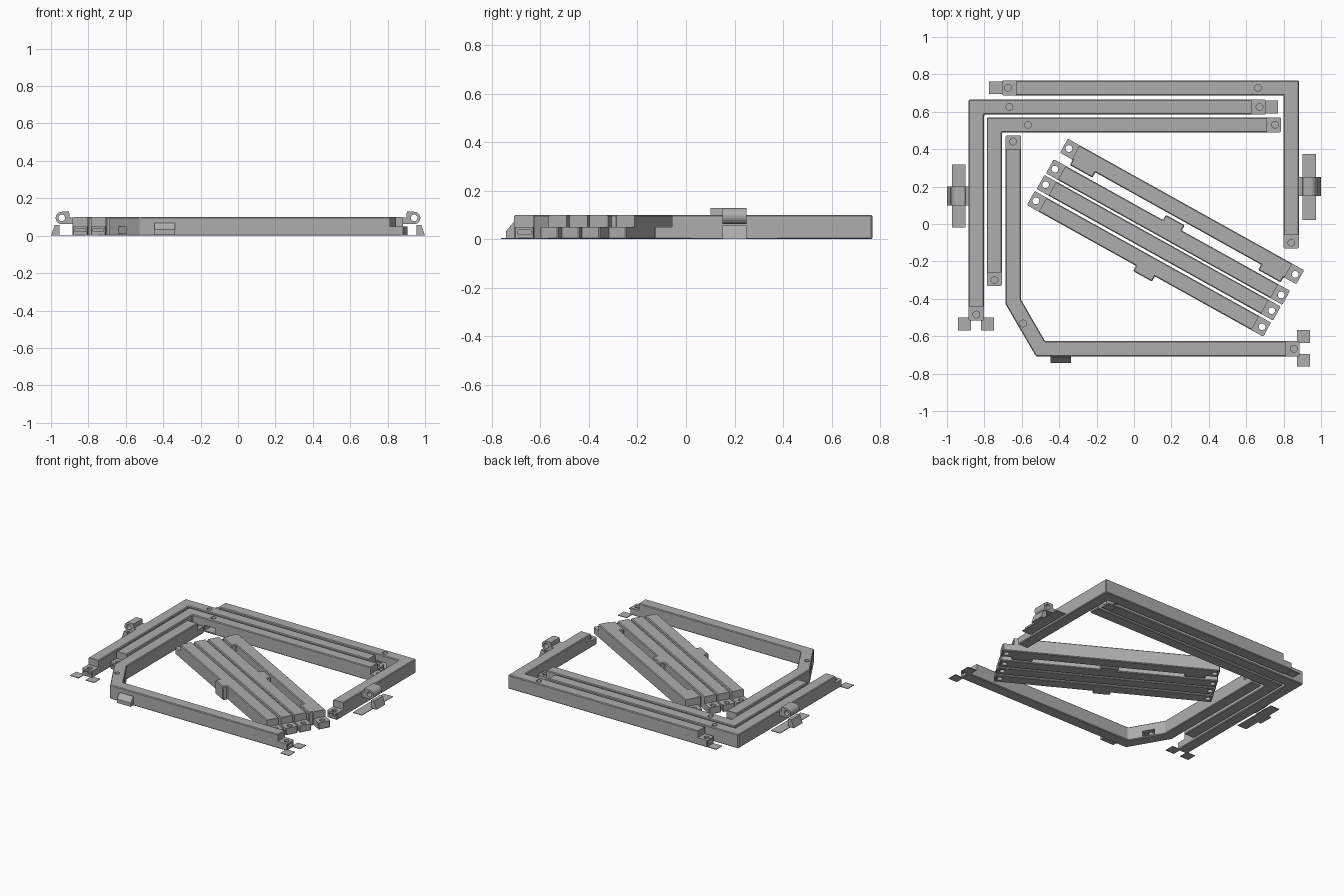
import bpy, bmesh, math
from mathutils import Vector, Matrix

if "Cube" in bpy.data.objects:
    bpy.data.objects.remove(bpy.data.objects["Cube"])

grey = bpy.data.materials.new("light grey plastic")
grey.diffuse_color = (0.42, 0.42, 0.42, 1)
grey.use_nodes = True
grey.node_tree.nodes["Principled BSDF"].inputs["Base Color"].default_value = grey.diffuse_color

H = 0.10           # frame height
W = 0.041          # half width of a bar
MAPS = {"z": lambda a, b, t: (a, b, t),
        "y": lambda a, b, t: (a, t, b),
        "x": lambda a, b, t: (t, a, b)}


def prism(name, pts, lo, hi, axis="z", bevel=0.0):
    """Extrude a 2D outline between lo and hi along an axis."""
    bm = bmesh.new()
    f = MAPS[axis]
    low = [bm.verts.new(f(a, b, lo)) for a, b in pts]
    top = [bm.verts.new(f(a, b, hi)) for a, b in pts]
    n = len(pts)
    bm.faces.new(low)
    bm.faces.new(top)
    for i in range(n):
        bm.faces.new((low[i], low[(i + 1) % n], top[(i + 1) % n], top[i]))
    bmesh.ops.recalc_face_normals(bm, faces=bm.faces)
    me = bpy.data.meshes.new(name)
    bm.to_mesh(me)
    bm.free()
    me.materials.append(grey)
    ob = bpy.data.objects.new(name, me)
    bpy.context.collection.objects.link(ob)
    if bevel:
        m = ob.modifiers.new("bevel", "BEVEL")
        m.width, m.segments = bevel, 1
        m.limit_method, m.angle_limit = "ANGLE", math.radians(40)
    return ob


def rect(x0, x1, y0, y1):
    return [(x0, y0), (x1, y0), (x1, y1), (x0, y1)]


def circle(x, y, r, n=20):
    return [(x + r * math.cos(math.tau * i / n), y + r * math.sin(math.tau * i / n))
            for i in range(n)]


def turned(x, y, deg, pts):
    """Place a local outline at x, y, turned by deg."""
    c, s = math.cos(math.radians(deg)), math.sin(math.radians(deg))
    return [(x + c * a - s * b, y + s * a + c * b) for a, b in pts]


def carve(ob, cutters):
    """Subtract the cutters, bake the result and drop the cutters."""
    for c in cutters:
        c.hide_render = True
        m = ob.modifiers.new("cut", "BOOLEAN")
        m.operation, m.solver, m.object = "DIFFERENCE", "EXACT", c
    bpy.context.view_layer.update()
    dg = bpy.context.evaluated_depsgraph_get()
    me = bpy.data.meshes.new_from_object(ob.evaluated_get(dg))
    ob.modifiers.clear()
    ob.data = me
    for c in cutters:
        bpy.data.objects.remove(c, do_unlink=True)


def lap_cuts(x, y, deg, through):
    """Half-height lap, screw hole and nut slot at a bar end."""
    cuts = [prism("lap_cutter", turned(x, y, deg, rect(-0.042, 0.08, -0.06, 0.06)), 0.05, 0.2),
            prism("hole_cutter", circle(x, y, 0.018), -0.05 if through else 0.012, 0.15)]
    if not through:
        cuts.append(prism("slot_cutter", turned(x, y, deg, rect(-0.025, 0.08, -0.028, 0.028)),
                          0.022, 0.037))
    return cuts


def socket_cuts(x, y, deg):
    """Screw hole from above and a socket opening to the inner side."""
    return [prism("hole_cutter", circle(x, y, 0.018), 0.03, 0.15),
            prism("socket_cutter", turned(x, y, deg, rect(-0.03, 0.065, -0.042, 0.042)), 0.012, 0.05)]


def frame(name, outline, ends, sockets, extra=()):
    ob = prism(name, outline, 0, H, bevel=0.005)
    cuts = list(extra)
    for e in ends:
        cuts += lap_cuts(*e, False)
    for s in sockets:
        cuts += socket_cuts(*s)
    carve(ob, cuts)


# Four nested frame pieces
frame("right_corner_frame",
      [(-0.705, 0.687), (0.80, 0.687), (0.80, -0.13), (0.882, -0.13), (0.882, 0.768), (-0.705, 0.768)],
      [(-0.674, 0.728, 180), (0.841, -0.10, -90)], [(0.663, 0.728, -90)])
frame("left_outer_frame",
      [(-0.884, -0.516), (-0.802, -0.516), (-0.802, 0.585), (0.703, 0.585), (0.703, 0.666), (-0.884, 0.666)],
      [(-0.843, -0.484, -90), (0.671, 0.626, 0)], [(-0.666, 0.626, -90)])
frame("left_inner_frame",
      [(-0.787, -0.331), (-0.706, -0.331), (-0.706, 0.49), (0.786, 0.49), (0.786, 0.57), (-0.787, 0.57)],
      [(-0.746, -0.30, -90), (0.754, 0.53, 0)], [(-0.567, 0.53, -90)])
frame("front_frame",
      [(-0.686, 0.473), (-0.686, -0.43), (-0.524, -0.708), (0.886, -0.708), (0.886, -0.626),
       (-0.476, -0.626), (-0.604, -0.404), (-0.604, 0.473)],
      [(-0.646, 0.441, 90), (0.855, -0.667, 0)], [(-0.593, -0.532, 30)],
      [prism("outer_slot_cutter", turned(-0.593, -0.532, 210, rect(-0.02, 0.1, -0.02, 0.02)), 0.012, 0.022)])

# Four diagonal crossbars, some with spacer tabs: (centre x, centre y, tabs as (u0, u1, side))
ANG = -29.1
bars = [(0.257, 0.067, [(-0.645, -0.507, -1), (0.507, 0.645, -1)]),
        (0.182, -0.043, [(-0.055, 0.06, 1)]),
        (0.132, -0.127, []),
        (0.080, -0.213, [(-0.055, 0.06, -1)])]
for i, (cx, cy, tabs) in enumerate(bars):
    L, tab = 0.723, 0.075
    lower, upper = [(-L, -W - 0.002)], [(-L, W + 0.002)]
    for u0, u1, side in tabs:
        edge = lower if side < 0 else upper
        edge += [(u0, side * (W + 0.002)), (u0, side * tab), (u1, side * tab), (u1, side * (W + 0.002))]
    lower.append((L, -W - 0.002))
    upper.append((L, W + 0.002))
    bar = prism(f"crossbar_{i + 1}", turned(cx, cy, ANG, lower + upper[::-1]), 0, H, bevel=0.005)
    cuts = []
    for s, d in ((-0.692, ANG + 180), (0.692, ANG)):
        (hx, hy), = turned(cx, cy, ANG, [(s, 0)])
        cuts += lap_cuts(hx, hy, d, True)
    carve(bar, cuts)

# Hinge lugs with their sloped props on both sides
arc = [(0.942 + 0.033 * math.cos(a), 0.095 + 0.033 * math.sin(a))
       for a in [math.radians(-90 + 15 * k) for k in range(13)]]
lug = [(0.87, 0.062)] + arc + [(0.903, 0.128), (0.90, 0.098), (0.87, 0.098)]
prop = [(0.955, 0), (1.0, 0), (0.98, 0.056), (0.955, 0.056)]
for side, s, y0 in (("right", 1, 0.15), ("left", -1, 0.10)):
    flip = lambda pts: [(s * a, b) for a, b in pts]
    ob = prism(side + "_hinge_lug", flip(lug), y0, y0 + 0.10, "y")
    carve(ob, [prism("pin_cutter", flip(circle(0.942, 0.095, 0.018)), y0 - 0.1, y0 + 0.2, "y")])
    prism(side + "_hinge_prop", flip(prop), y0, y0 + 0.10, "y")

# Latch on the front bar
prism("front_latch", [(-0.70, 0.005), (-0.742, 0.005), (-0.742, 0.032), (-0.712, 0.068), (-0.70, 0.068)],
      -0.446, -0.336, "x")

# Thin ground pads beside the ends
pads = [(-0.941, -0.872, -0.57, -0.50), (-0.818, -0.749, -0.57, -0.50),
        (0.872, 0.941, -0.635, -0.568), (0.872, 0.941, -0.763, -0.694),
        (-0.775, -0.705, 0.695, 0.763), (0.70, 0.77, 0.592, 0.66),
        (0.90, 0.973, 0.022, 0.375), (-0.973, -0.90, -0.02, 0.318)]
for i, p in enumerate(pads):
    prism(f"ground_pad_{i + 1}", rect(*p), 0, 0.004)
